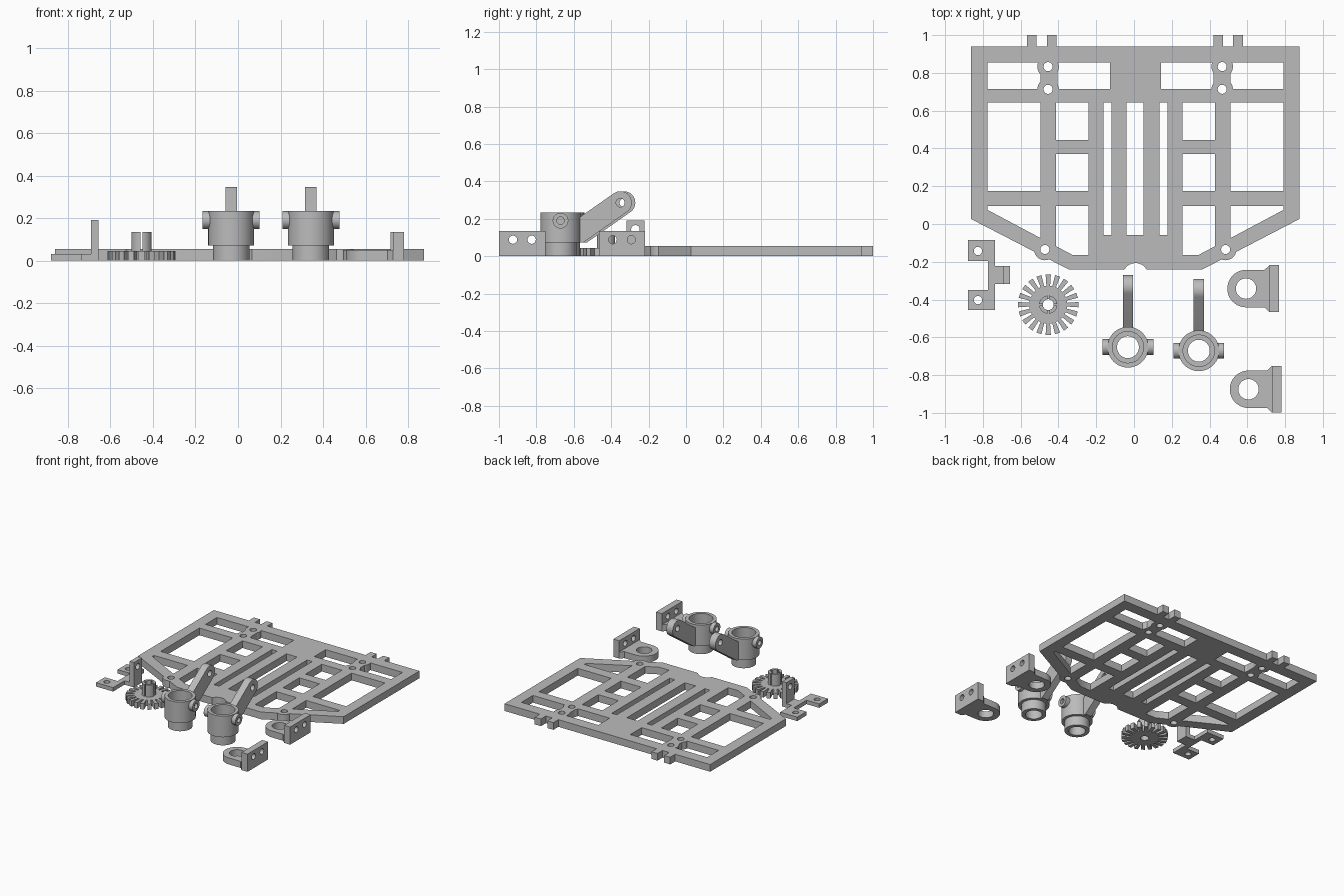
import bpy, bmesh, math
from mathutils import Matrix

if "Cube" in bpy.data.objects:
    bpy.data.objects.remove(bpy.data.objects["Cube"])

grey = bpy.data.materials.new("plain_grey")
grey.diffuse_color = (0.5, 0.5, 0.5, 1)
grey.use_nodes = True
grey.node_tree.nodes["Principled BSDF"].inputs["Base Color"].default_value = grey.diffuse_color


def finish(name, bm, matrix):
    bmesh.ops.remove_doubles(bm, verts=bm.verts, dist=1e-5)
    bmesh.ops.recalc_face_normals(bm, faces=bm.faces)
    bm.transform(matrix)
    mesh = bpy.data.meshes.new(name)
    bm.to_mesh(mesh)
    bm.free()
    mesh.materials.append(grey)
    ob = bpy.data.objects.new(name, mesh)
    bpy.context.collection.objects.link(ob)
    smooth(ob)
    return ob


def smooth(ob):
    bpy.ops.object.select_all(action='DESELECT')
    ob.select_set(True)
    bpy.context.view_layer.objects.active = ob
    bpy.ops.object.shade_smooth_by_angle(angle=math.radians(30))


def prism(name, outline, holes, height, matrix=Matrix()):
    """Flat outline with holes, extruded along local z."""
    bm = bmesh.new()
    for loop in [outline] + holes:
        vs = [bm.verts.new((x, y, 0)) for x, y in loop]
        for i, v in enumerate(vs):
            bm.edges.new((v, vs[i - 1]))
    bmesh.ops.triangle_fill(bm, edges=bm.edges[:], use_beauty=True, normal=(0, 0, 1))
    top = bmesh.ops.extrude_face_region(bm, geom=bm.faces[:])["geom"]
    bmesh.ops.translate(bm, vec=(0, 0, height),
                        verts=[g for g in top if isinstance(g, bmesh.types.BMVert)])
    return finish(name, bm, matrix)


def lathe(name, profile, matrix=Matrix(), steps=48):
    """Closed (radius, z) profile turned round local z."""
    bm = bmesh.new()
    vs = [bm.verts.new((r, 0, z)) for r, z in profile]
    es = [bm.edges.new((v, vs[i - 1])) for i, v in enumerate(vs)]
    bmesh.ops.spin(bm, geom=vs + es, cent=(0, 0, 0), axis=(0, 0, 1),
                   angle=2 * math.pi, steps=steps)
    return finish(name, bm, matrix)


def arc(cx, cy, r, a0, a1, n):
    return [(cx + r * math.cos(math.radians(a0 + (a1 - a0) * i / n)),
             cy + r * math.sin(math.radians(a0 + (a1 - a0) * i / n))) for i in range(n + 1)]


def circle(cx, cy, r, n=28):
    return arc(cx, cy, r, 0, 360, n)[:-1]


def rect(x0, x1, y0, y1):
    return [(x0, y0), (x1, y0), (x1, y1), (x0, y1)]


def upright(x, y, z):
    """Local x, y, z become world y, z, x."""
    return Matrix(((0, 0, 1, x), (1, 0, 0, y), (0, 1, 0, z), (0, 0, 0, 1)))


def boolean(ob, other, mode):
    mod = ob.modifiers.new(mode.lower(), 'BOOLEAN')
    mod.object, mod.operation, mod.solver = other, mode, 'EXACT'
    bpy.context.view_layer.objects.active = ob
    bpy.ops.object.modifier_apply(modifier=mod.name)
    bpy.data.objects.remove(other)


# Chassis plate: outline with end tabs and a front notch
T, C = 0.055, 0.008
outline = [(-0.862, 0.026), (-0.347, -0.24)]
outline += arc(C, -0.275, 0.068, 149, 31, 12)
outline += [(0.363, -0.24), (0.875, 0.026), (0.875, 0.94)]
for a, b in ((0.578, 0.525), (0.472, 0.42), (-0.41, -0.46), (-0.515, -0.567)):
    outline += [(a, 0.94), (a, 1.0), (b, 1.0), (b, 0.94)]
outline.append((-0.862, 0.94))

# Windows, mirrored about the plate's centre line
half = [rect(0.135, 0.412, 0.716, 0.854), rect(0.502, 0.784, 0.716, 0.854),
        rect(0.502, 0.784, 0.175, 0.642),
        rect(0.25, 0.42, 0.446, 0.642), rect(0.25, 0.42, 0.175, 0.371),
        rect(0.127, 0.17, -0.058, 0.642),
        [(0.502, 0.095), (0.784, 0.095), (0.784, 0.075), (0.502, -0.075)],
        [(0.25, 0.095), (0.42, 0.095), (0.42, -0.118), (0.335, -0.163), (0.25, -0.163)]]
windows = [rect(-0.04, 0.05, -0.058, 0.642)]
for w in half:
    windows += [[(C + s * x, y) for x, y in w] for s in (1, -1)]
plate = prism("chassis_plate", outline, windows, T)

# Screw bosses and their drilled holes
spots = [(x, y) for x in (-0.455, 0.467) for y in (0.833, 0.713)]
spots += [(-0.472, -0.135), (0.485, -0.135)]
for x, y in spots:
    boolean(plate, prism("boss", circle(x, y, 0.057), [], T), 'UNION')
for x, y in spots:
    boolean(plate, prism("drill", circle(x, y, 0.024), [], 0.2,
                         Matrix.Translation((0, 0, -0.1))), 'DIFFERENCE')
smooth(plate)

# Left clip: drilled flat feet and a standing tab
prism("clip_base", [(-0.88, -0.085), (-0.736, -0.085), (-0.736, -0.223), (-0.656, -0.223),
                    (-0.656, -0.318), (-0.736, -0.318), (-0.736, -0.456), (-0.88, -0.456),
                    (-0.88, -0.35), (-0.773, -0.35), (-0.773, -0.196), (-0.88, -0.196)],
      [circle(-0.826, -0.143, 0.022), circle(-0.826, -0.403, 0.022)], 0.03)
prism("clip_tab", rect(-0.0475, 0.0475, 0.03, 0.19), [circle(0, 0.143, 0.023)], 0.036,
      upright(-0.692, -0.2705, 0))

# Toothed wheel with a split hub
wheel = Matrix.Translation((-0.454, -0.427, 0))
teeth = []
for i in range(20):
    a = 2 * math.pi * i / 20
    for r, w in ((0.1, -0.01), (0.16, -0.014), (0.16, 0.014), (0.1, 0.01)):
        teeth.append((r * math.cos(a) - w * math.sin(a), r * math.sin(a) + w * math.cos(a)))
prism("toothed_wheel", teeth, [circle(0, 0, 0.029)], 0.045, wheel)
for i in range(4):
    a = 90 * i
    prism(f"hub_quarter_{i + 1}", arc(0, 0, 0.048, a + 5, a + 85, 10)
          + arc(0, 0, 0.029, a + 82, a + 8, 10), [], 0.09,
          wheel @ Matrix.Translation((0, 0, 0.045)))

# Two stepped cups, each with side pegs and a raised arm
slope = math.radians(35)
for n, (cx, cy) in enumerate(((-0.032, -0.652), (0.343, -0.671)), 1):
    at = Matrix.Translation((cx, cy, 0))
    lathe(f"cup_{n}", [(0.058, 0), (0.086, 0), (0.086, 0.072), (0.108, 0.072), (0.108, 0.233),
                       (0.083, 0.233), (0.083, 0.1), (0.058, 0.1)], at)
    for side in (1, -1):
        turn = Matrix.Rotation(side * math.pi / 2, 4, 'Y')
        lathe(f"cup_{n}_peg_{'right' if side > 0 else 'left'}",
              [(0, 0.089), (0.042, 0.089), (0.042, 0.134), (0.02, 0.134),
               (0.02, 0.112), (0, 0.112)],
              at @ Matrix.Translation((0, 0, 0.19)) @ turn, 32)
    ty, tz, r = 0.32, 0.286, 0.061
    top_z = tz + r * math.cos(slope) - math.tan(slope) * (ty - r * math.sin(slope) - 0.1)
    low_z = 0.073
    low_y = ty + r * math.sin(slope) - (tz - r * math.cos(slope) - low_z) / math.tan(slope)
    prism(f"cup_{n}_arm", [(0.1, top_z), (0.1, low_z), (max(low_y, 0.105), low_z)]
          + arc(ty, tz, r, -55, 125, 20), [circle(ty, tz, 0.023)], 0.054,
          upright(cx - 0.027, cy, 0))

# Two eyelet brackets with drilled walls
for n, (ex, ey) in enumerate(((0.593, -0.342), (0.606, -0.875)), 1):
    base = arc(0, 0, 0.099, 90, 270, 24) + [(0.098, -0.099), (0.124, -0.124),
                                            (0.124, 0.124), (0.098, 0.099)]
    prism(f"eyelet_{n}", base, [circle(0, 0, 0.054, 36)], 0.05,
          Matrix.Translation((ex, ey, 0)))
    prism(f"eyelet_{n}_wall", rect(-0.124, 0.124, 0, 0.135),
          [circle(s * 0.05, 0.088, 0.022) for s in (1, -1)], 0.05,
          upright(ex + 0.124, ey, 0))
